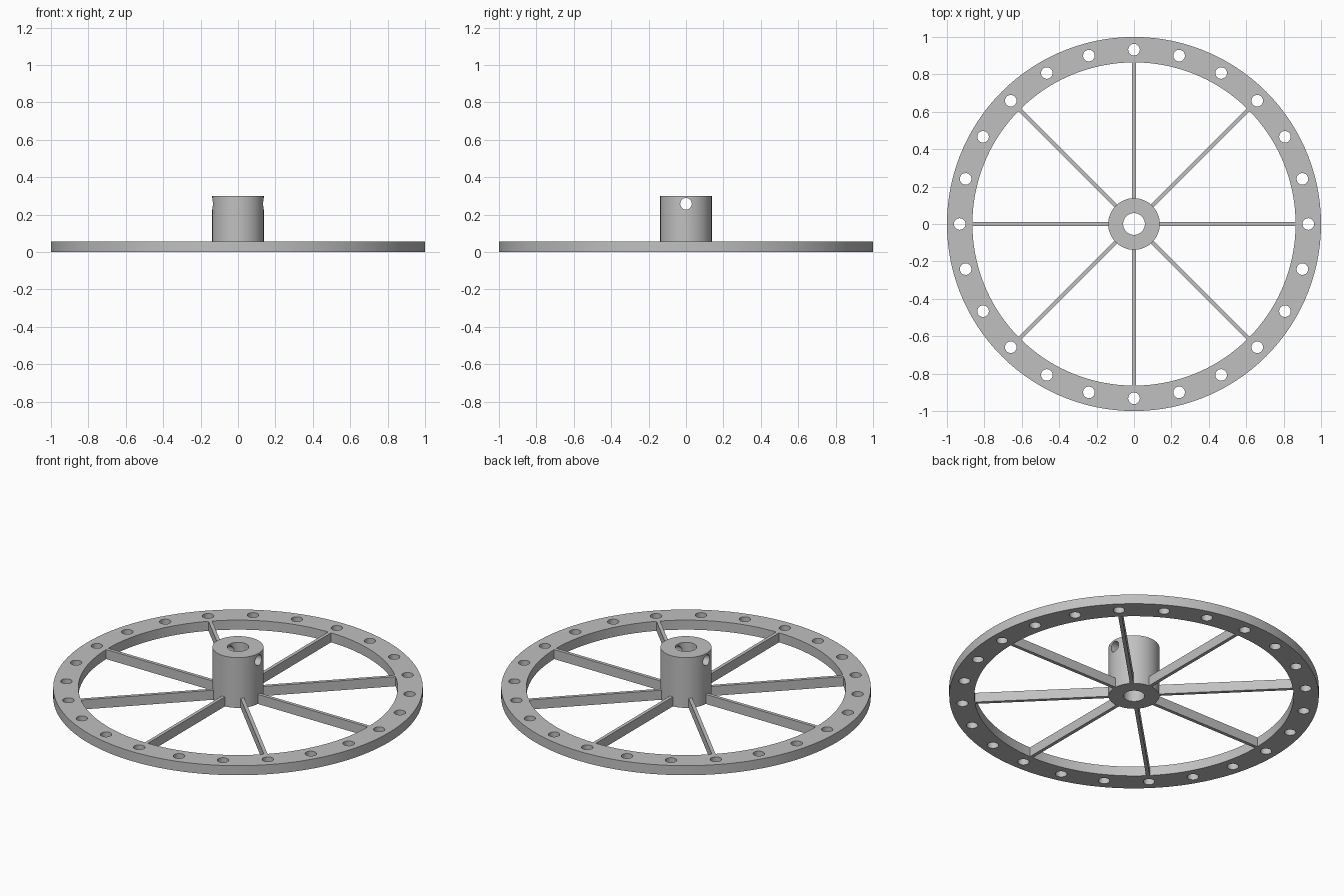
import bpy, bmesh, math
from mathutils import Matrix, Vector

cube = bpy.data.objects.get("Cube")
if cube:
    bpy.data.objects.remove(cube, do_unlink=True)

RIM_OUT, RIM_IN, RIM_H = 1.0, 0.864, 0.057
HUB_R, HUB_H, BORE_R = 0.138, 0.3, 0.058
HOLE_R, HOLE_CIRCLE, HOLES = 0.031, 0.932, 24
SPOKES, SPOKE_W = 8, 0.02

grey = bpy.data.materials.new("plain grey")
grey.use_nodes = True
grey.diffuse_color = (0.53, 0.53, 0.53, 1)
grey.node_tree.nodes["Principled BSDF"].inputs["Base Color"].default_value = grey.diffuse_color


def finish(name, bm):
    bmesh.ops.recalc_face_normals(bm, faces=bm.faces)
    mesh = bpy.data.meshes.new(name)
    bm.to_mesh(mesh)
    bm.free()
    mesh.materials.append(grey)
    obj = bpy.data.objects.new(name, mesh)
    bpy.context.collection.objects.link(obj)
    return obj


def add_cylinder(bm, radius, depth, matrix, segments=32):
    bmesh.ops.create_cone(bm, cap_ends=True, segments=segments, radius1=radius,
                          radius2=radius, depth=depth, matrix=matrix)


def tube(name, r_in, r_out, height, segments):
    """Revolve a rectangular section around z."""
    bm = bmesh.new()
    section = [(r_in, 0), (r_out, 0), (r_out, height), (r_in, height)]
    verts = [bm.verts.new((r, 0, z)) for r, z in section]
    edges = [bm.edges.new((verts[i], verts[(i + 1) % 4])) for i in range(4)]
    bmesh.ops.spin(bm, geom=verts + edges, cent=(0, 0, 0), axis=(0, 0, 1),
                   angle=math.tau, steps=segments, use_merge=True)
    bmesh.ops.remove_doubles(bm, verts=bm.verts, dist=0.0001)
    return finish(name, bm)


def select_only(obj):
    bpy.ops.object.select_all(action='DESELECT')
    obj.select_set(True)
    bpy.context.view_layer.objects.active = obj


def drill(obj, bm):
    """Cut the cylinders in bm out of obj."""
    cutter = finish(obj.name + "_cutter", bm)
    cutter.hide_render = True
    mod = obj.modifiers.new("holes", 'BOOLEAN')
    mod.operation, mod.solver, mod.object = 'DIFFERENCE', 'EXACT', cutter
    select_only(obj)
    bpy.ops.object.modifier_apply(modifier=mod.name)
    bpy.data.objects.remove(cutter, do_unlink=True)
    select_only(obj)
    bpy.ops.object.shade_smooth_by_angle(angle=math.radians(30))


# Rim with a ring of holes
rim = tube("rim", RIM_IN, RIM_OUT, RIM_H, 120)
holes = bmesh.new()
for i in range(HOLES):
    turn = Matrix.Rotation(math.tau * i / HOLES, 4, 'Z')
    add_cylinder(holes, HOLE_R, 0.3, turn @ Matrix.Translation((HOLE_CIRCLE, 0, 0)))
drill(rim, holes)

# Hub with a central bore and a cross hole near its top
hub = tube("hub", BORE_R, HUB_R, HUB_H, 64)
cross = bmesh.new()
add_cylinder(cross, HOLE_R, 0.5,
             Matrix.Translation((0, 0, 0.258)) @ Matrix.Rotation(math.pi / 2, 4, 'Y'))
drill(hub, cross)

# Flat spokes joining hub and rim
start, end = HUB_R - 0.002, RIM_IN + 0.001
for i in range(SPOKES):
    bm = bmesh.new()
    place = (Matrix.Rotation(math.tau * i / SPOKES, 4, 'Z')
             @ Matrix.Translation(((start + end) / 2, 0, RIM_H / 2))
             @ Matrix.Diagonal(Vector((end - start, SPOKE_W, RIM_H, 1))))
    bmesh.ops.create_cube(bm, size=1, matrix=place)
    finish(f"spoke_{i + 1}", bm)
